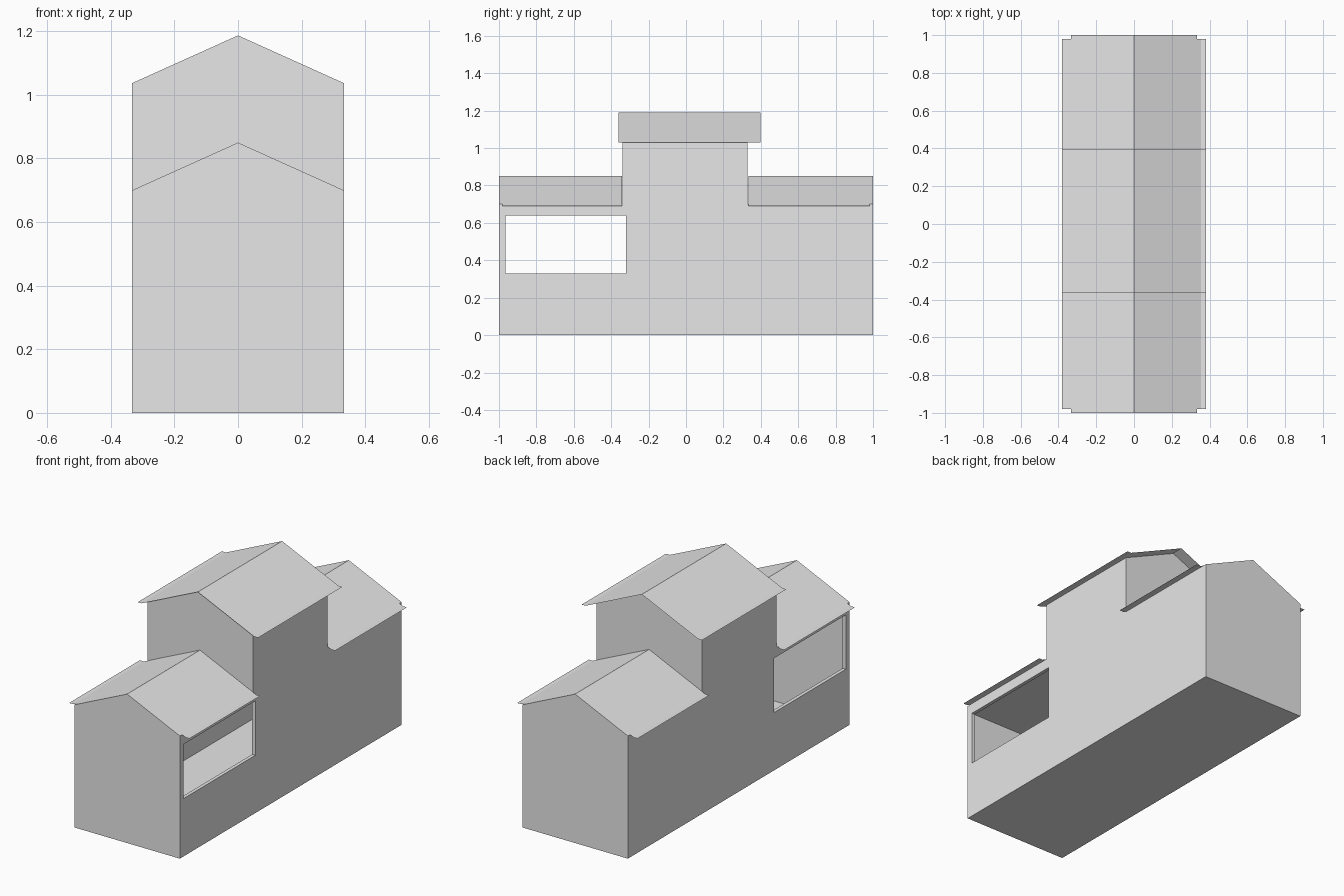
import bpy
import bmesh
from mathutils import Vector

cube = bpy.data.objects.get("Cube")
if cube:
    bpy.data.objects.remove(cube, do_unlink=True)

GREY = (0.8, 0.8, 0.8, 1)
grey = bpy.data.materials.new("plain_grey")
grey.use_nodes = True
grey.diffuse_color = GREY
grey.node_tree.nodes["Principled BSDF"].inputs["Base Color"].default_value = GREY

HALF = 0.333    # half width of the house
T = 0.02        # wall thickness
RISE = 0.15     # gable height above the eaves
LOW, HIGH = 0.70, 1.037    # eave heights
SLOPE = RISE / HALF


def add_object(name, bm):
    mesh = bpy.data.meshes.new(name)
    bm.to_mesh(mesh)
    bm.free()
    mesh.materials.append(grey)
    obj = bpy.data.objects.new(name, mesh)
    bpy.context.collection.objects.link(obj)
    return obj


def prism(name, points, offset):
    """Extrude a flat outline into a closed solid."""
    bm = bmesh.new()
    face = bm.faces.new([bm.verts.new(p) for p in points])
    result = bmesh.ops.extrude_face_region(bm, geom=[face])
    verts = [v for v in result["geom"] if isinstance(v, bmesh.types.BMVert)]
    bmesh.ops.translate(bm, vec=Vector(offset), verts=verts)
    bmesh.ops.recalc_face_normals(bm, faces=bm.faces)
    return add_object(name, bm)


def box(name, x0, x1, y0, y1, z0, z1):
    outline = [(x0, y0, z0), (x1, y0, z0), (x1, y1, z0), (x0, y1, z0)]
    return prism(name, outline, (0, 0, z1 - z0))


def gable(name, y, base, eave):
    outline = [(-HALF, y, base), (HALF, y, base), (HALF, y, eave),
               (0, y, eave + RISE), (-HALF, y, eave)]
    return prism(name, outline, (0, T, 0))


def roof(name, y0, y1, eave):
    """Thin pitched sheet with a narrow level lip along each eave."""
    drop = eave - (0.355 - HALF) * SLOPE
    section = [(-0.38, drop), (-0.355, drop), (0, eave + RISE),
               (0.355, drop), (0.38, drop)]
    bm = bmesh.new()
    near, far = [[bm.verts.new((x, y, z)) for x, z in section] for y in (y0, y1)]
    for i in range(len(section) - 1):
        bm.faces.new((near[i], near[i + 1], far[i + 1], far[i]))
    return add_object(name, bm)


# Stepped side walls, each with a wide front window opening
side = [(-0.98, 0), (0.98, 0), (0.98, LOW), (0.31, LOW),
        (0.31, HIGH), (-0.32, HIGH), (-0.32, LOW), (-0.98, LOW)]
window = box("window_cutter", -1, 1, -0.965, -0.32, 0.33, 0.64)
window.hide_render = True
for name, x in (("left_wall", HALF - T), ("right_wall", -HALF)):
    wall = prism(name, [(x, y, z) for y, z in side], (T, 0, 0))
    cut = wall.modifiers.new("window", "BOOLEAN")
    cut.object = window
    cut.operation = "DIFFERENCE"
    cut.solver = "EXACT"
    bpy.context.view_layer.objects.active = wall
    bpy.ops.object.modifier_apply(modifier=cut.name)
bpy.data.objects.remove(window, do_unlink=True)

# End walls and the raised middle gables
gable("front_wall", -1, 0, LOW)
gable("back_wall", 1 - T, 0, LOW)
gable("middle_front_gable", -0.34, LOW, HIGH)
gable("middle_back_gable", 0.31, LOW, HIGH)

# Floor and level ceiling
inner = HALF - T
box("floor", -inner, inner, -0.98, 0.98, 0, T)
box("ceiling", -inner, inner, -0.98, 0.98, 0.65, 0.685)

# Roofs
roof("front_roof", -0.98, -0.343, LOW)
roof("back_roof", 0.333, 0.98, LOW)
roof("middle_roof", -0.362, 0.398, HIGH + 0.002)
